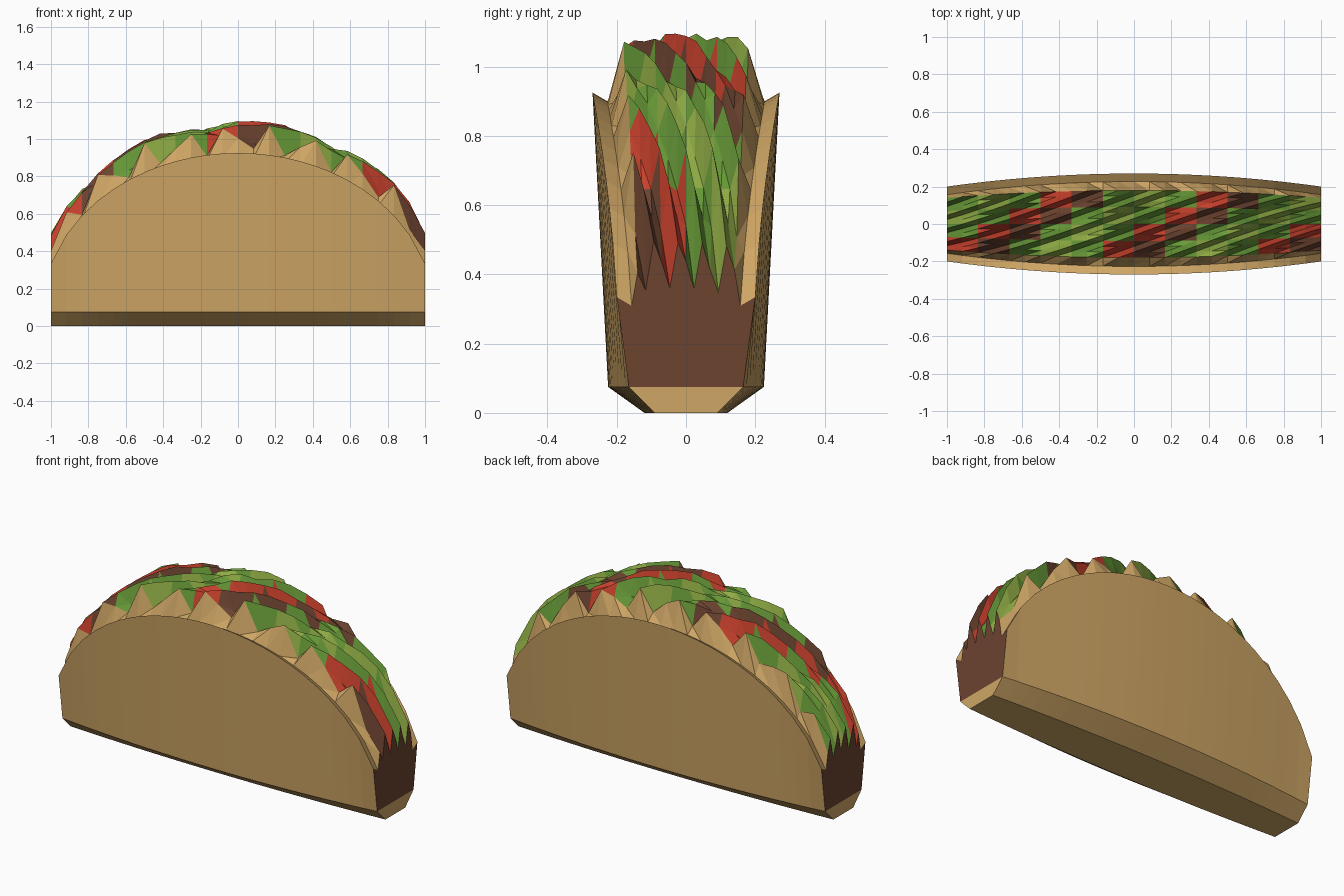
import bpy, bmesh, math, random

if "Cube" in bpy.data.objects:
    bpy.data.objects.remove(bpy.data.objects["Cube"])

random.seed(4)
NX, NY = 24, 12                       # columns along the length, rows across
XS = [-1 + 2 * i / NX for i in range(NX + 1)]


def material(name, rgb):
    m = bpy.data.materials.new(name)
    m.diffuse_color = (*rgb, 1)
    m.use_nodes = True
    m.node_tree.nodes["Principled BSDF"].inputs["Base Color"].default_value = m.diffuse_color
    return m


TAN = material("tan", (0.62, 0.38, 0.13))
BROWN = material("brown", (0.15, 0.057, 0.03))
RED = material("red", (0.58, 0.053, 0.026))
GREEN = material("green", (0.14, 0.33, 0.04))
LIME = material("lime", (0.28, 0.42, 0.06))


def build(name, verts, faces, mats, indices=None):
    me = bpy.data.meshes.new(name)
    me.from_pydata(verts, [], faces)
    for m in mats:
        me.materials.append(m)
    if indices:
        me.polygons.foreach_set("material_index", indices)
    bm = bmesh.new()
    bm.from_mesh(me)
    bmesh.ops.recalc_face_normals(bm, faces=bm.faces)
    bm.to_mesh(me)
    bm.free()
    ob = bpy.data.objects.new(name, me)
    bpy.context.collection.objects.link(ob)
    return ob


def arch(x):
    return 0.075 + 0.85 * math.sqrt(1 - (x / 1.05) ** 2)


def wall(x, base, drop):
    return base - drop * x * x


def height(i, j):
    # diagonal ridges of shredded filling, following the arch
    v = 2 * j / NY - 1
    ridge = math.cos(2 * math.pi * (0.375 * (i - 6) - j / 3))
    return arch(XS[i]) + 0.075 + 0.075 * ridge + 0.02 * (1 - v * v) + random.uniform(-0.012, 0.012)


field = [[(x, wall(x, 0.18, 0.04) * (2 * j / NY - 1), height(i, j)) for j in range(NY + 1)]
         for i, x in enumerate(XS)]


# Shell: half section swept along the length and mirrored, up over the lip to the inner edge
def half_section(x):
    t = wall(x, 0.27, 0.07)
    return [(wall(x, 0.12, 0.03), 0), (wall(x, 0.225, 0.06), 0.075), (t, arch(x)), (t - 0.043, arch(x) - 0.025)]


verts, faces = [], []
for x in XS:
    h = half_section(x)
    verts += [(x, -y, z) for y, z in reversed(h)] + [(x, y, z) for y, z in h]
for i in range(NX):
    for k in range(7):
        a = i * 8 + k
        faces.append((a, a + 1, a + 9, a + 8))
for a in (0, NX * 8):                  # chamfered ends of the base
    faces.append((a + 2, a + 3, a + 4, a + 5))
build("shell", verts, faces, [TAN])

# Filling top: diagonal bands of tomato, meat and lettuce
verts = [p for row in field for p in row]
faces, idx = [], []
for i in range(NX):
    for j in range(NY):
        a = i * (NY + 1) + j
        b = a + NY + 1
        faces += [(a, b, b + 1), (a, b + 1, a + 1)]
        idx += [[1, 0, 2, 3, 2][(i // 2 - j // 3) % 5]] * 2
build("filling", verts, faces, [BROWN, RED, GREEN, LIME], idx)

# Crumbly inner rims between the lip and the filling edge
for name, s, j in (("front_rim", -1, 0), ("back_rim", 1, NY)):
    verts, faces = [], []
    for i, x in enumerate(XS):
        y, z = half_section(x)[3]
        verts += [(x, s * y, z), field[i][j]]
    for i in range(NX):
        a = 2 * i
        faces += [(a, a + 2, a + 3), (a, a + 3, a + 1)]
    build(name, verts, faces, [TAN])

# Meat showing at the open ends
for name, i in (("left_end", 0), ("right_end", NX)):
    x = XS[i]
    h = half_section(x)
    top = [(x, -y, z) for y, z in h[1:]] + field[i] + [(x, y, z) for y, z in reversed(h[1:])]
    n = len(top)
    low = [(x, max(-h[1][0], min(h[1][0], p[1])), 0.075) for p in top]
    faces = [(k, k + 1, n + k + 1, n + k) for k in range(1, n - 2)]
    faces += [(0, 1, n + 1), (n - 1, n - 2, 2 * n - 2)]
    build(name, top + low, faces, [BROWN])
